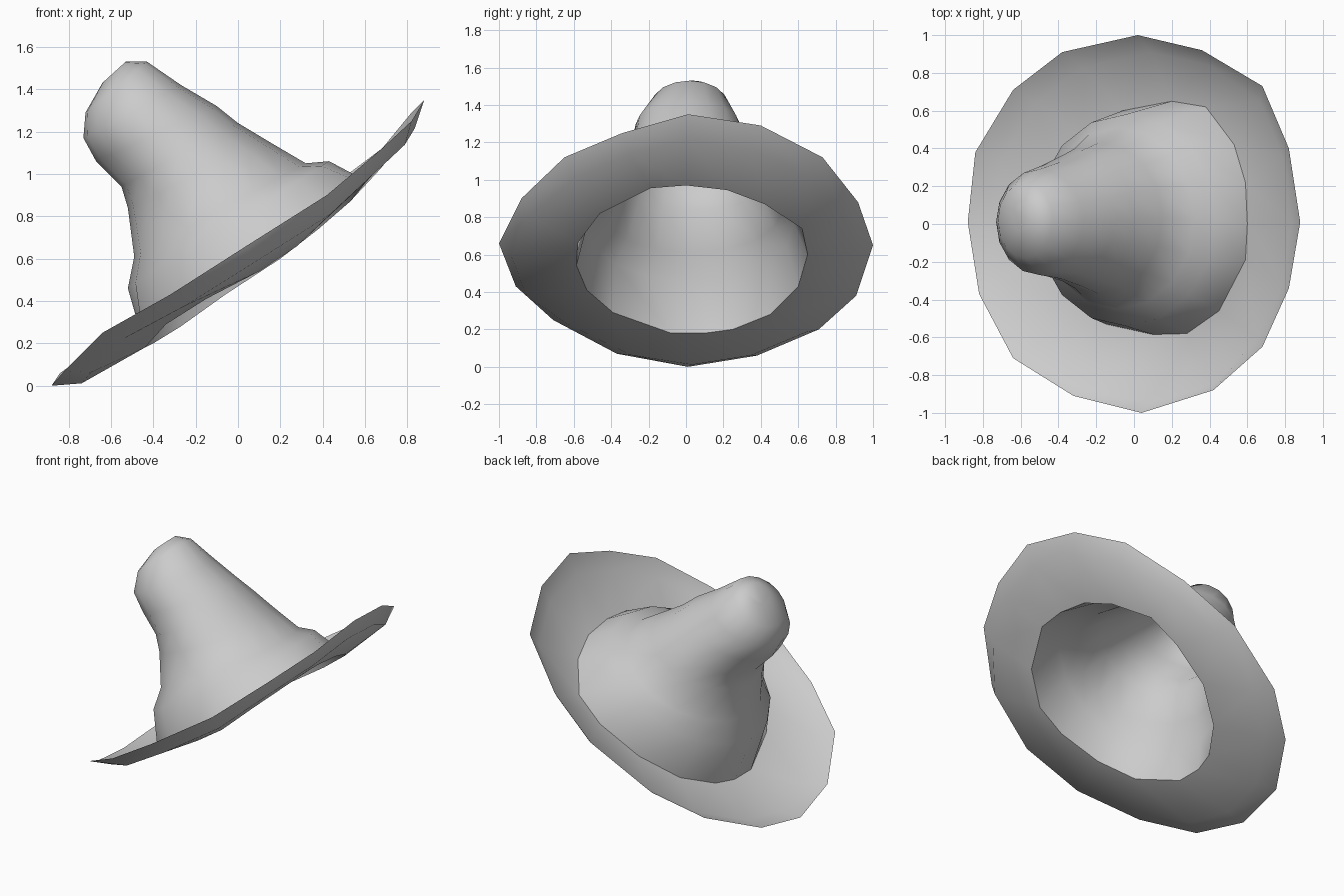
import bpy, math
from mathutils import Vector

if "Cube" in bpy.data.objects:
    bpy.data.objects.remove(bpy.data.objects["Cube"])

N = 16
AXIS = Vector((-0.61, 0, 0.79))   # direction the tilted hat points

# brim outer edge, starting at the raised side (+x), counter-clockwise
outer = [Vector(p) for p in [
    (.88, .01, 1.35), (.82, .40, 1.29), (.68, .73, 1.12), (.36, .92, .88),
    (.02, 1.0, .65), (-.38, .91, .38), (-.64, .71, .20), (-.84, .38, .06),
    (-.88, .01, 0), (-.82, -.37, .07), (-.64, -.71, .25), (-.32, -.91, .43),
    (.04, -1.0, .66), (.42, -.88, .90), (.68, -.65, 1.12), (.82, -.34, 1.25)]]

# head opening, where crown meets brim
inner = [Vector(p) for p in [
    (.60, 0, .97), (.59, .22, .945), (.53, .42, .87), (.38, .62, .74),
    (.20, .65, .60), (-.06, .60, .43), (-.27, .45, .28), (-.40, .25, .20),
    (-.44, .10, .18), (-.44, -.08, .18), (-.34, -.39, .29), (-.15, -.53, .41),
    (.10, -.585, .54), (.28, -.58, .66), (.45, -.46, .82), (.59, -.19, .955)]]

# crown sections: low side x,z / high side x,z / half width / y centre
sections = [
    (-.52, .46, .43, 1.06, .56, .02),
    (-.49, .61, .32, 1.05, .48, .03),
    (-.52, .84, .15, 1.15, .40, .03),
    (-.55, .94, .00, 1.24, .36, .03),
    (-.67, 1.06, -.10, 1.32, .31, .02),
    (-.73, 1.17, -.27, 1.42, .28, .01),
    (-.72, 1.29, -.43, 1.53, .20, .02),
    (-.64, 1.43, -.53, 1.53, .09, .04)]


def section_ring(ax, az, bx, bz, w, yc):
    ring = []
    for k in range(N):
        t = 2 * math.pi * k / N
        f = (1 + math.cos(t)) / 2
        ring.append(Vector((ax + (bx - ax) * f, yc + w * math.sin(t), az + (bz - az) * f)))
    return ring


def loft(name, rings, cap=False):
    verts = [v for r in rings for v in r]
    faces = []
    for i in range(len(rings) - 1):
        for k in range(N):
            j = (k + 1) % N
            faces.append((i * N + k, i * N + j, (i + 1) * N + j, (i + 1) * N + k))
    if cap:
        faces.append(tuple((len(rings) - 1) * N + k for k in range(N)))
    me = bpy.data.meshes.new(name)
    me.from_pydata(verts, [], faces)
    ob = bpy.data.objects.new(name, me)
    bpy.context.collection.objects.link(ob)
    bpy.ops.object.select_all(action='DESELECT')
    ob.select_set(True)
    bpy.context.view_layer.objects.active = ob
    bpy.ops.object.shade_smooth_by_angle(angle=math.radians(60))
    return ob


# dished brim: sagging ring inside the outer edge, folded more tightly on the front
sag = []
for k, (i, o) in enumerate(zip(inner, outer)):
    front = 11 <= k <= 13
    sag.append(i.lerp(o, 0.84 if front else 0.74) - AXIS * (0.065 if front else 0.045))
loft("brim", [outer, sag, inner])

# bent hollow crown with rounded tip
loft("crown", [inner] + [section_ring(*s) for s in sections], cap=True)
